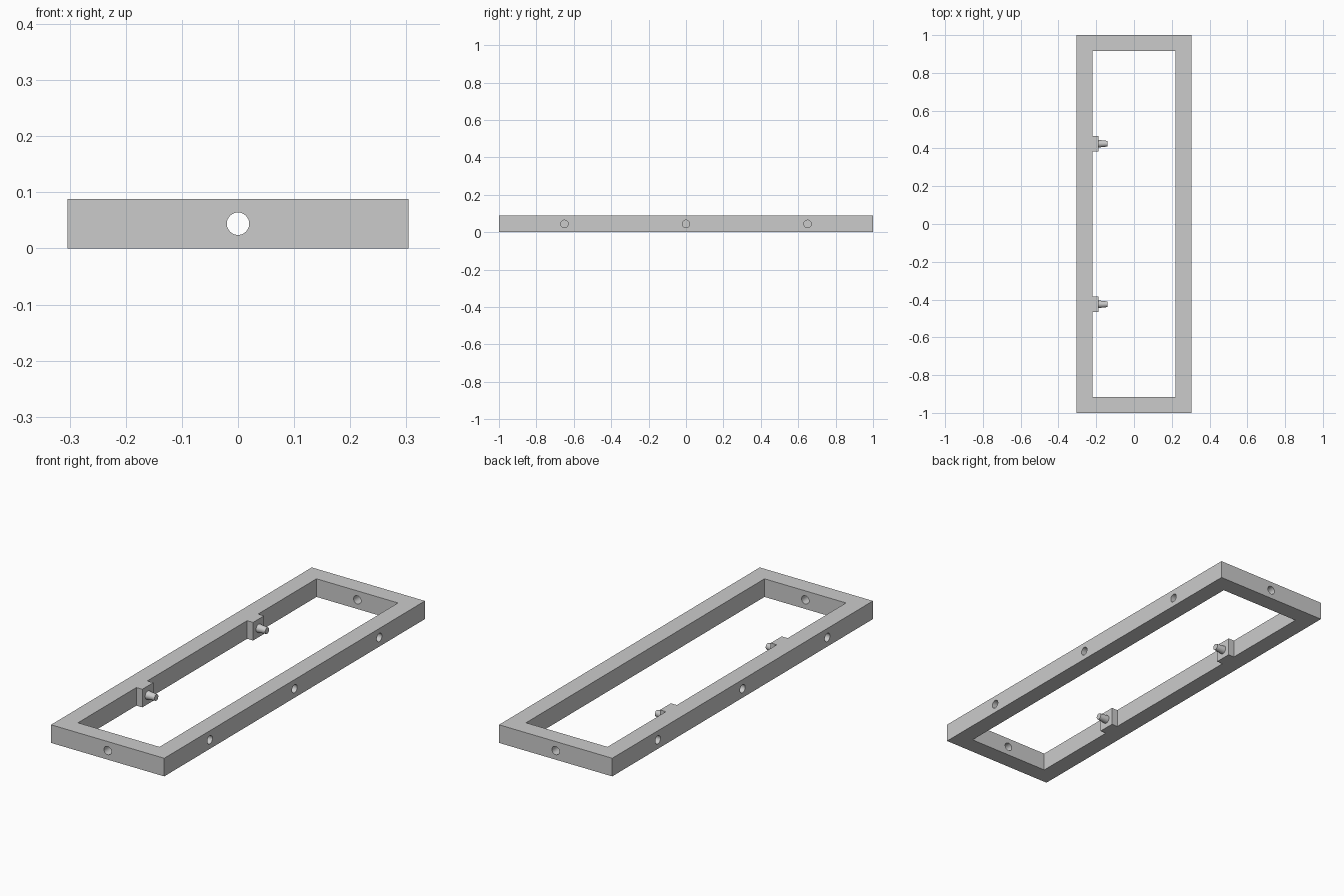
import bpy
import math
from mathutils import Vector

if "Cube" in bpy.data.objects:
    bpy.data.objects.remove(bpy.data.objects["Cube"], do_unlink=True)

HALF_X, HALF_Y, HEIGHT = 0.304, 1.0, 0.088
INNER_X, INNER_Y = 0.219, 0.915
MID_Z = HEIGHT / 2
HOLE_R = 0.02

grey = bpy.data.materials.new("light_grey")
grey.use_nodes = True
colour = (0.6, 0.6, 0.6, 1)
grey.diffuse_color = colour
grey.node_tree.nodes["Principled BSDF"].inputs["Base Color"].default_value = colour


def finish(name):
    obj = bpy.context.object
    obj.name = name
    bpy.ops.object.transform_apply(location=False, rotation=True, scale=True)
    obj.data.materials.append(grey)
    return obj


def box(name, centre, size):
    bpy.ops.mesh.primitive_cube_add(size=1, location=centre)
    bpy.context.object.scale = size
    return finish(name)


def rod(name, start, end, r1, r2):
    """Round rod, tapering from r1 at start to r2 at end."""
    start, end = Vector(start), Vector(end)
    axis = end - start
    bpy.ops.mesh.primitive_cone_add(
        vertices=32, radius1=r1, radius2=r2, depth=axis.length,
        location=(start + end) / 2,
        rotation=axis.to_track_quat("Z", "Y").to_euler())
    return finish(name)


def smooth(obj):
    bpy.ops.object.select_all(action="DESELECT")
    obj.select_set(True)
    bpy.context.view_layer.objects.active = obj
    bpy.ops.object.shade_smooth_by_angle(angle=math.radians(30))


# Rectangular frame, with the opening and screw holes cut out
frame = box("frame", (0, 0, MID_Z), (2 * HALF_X, 2 * HALF_Y, HEIGHT))
cutters = [
    box("opening_cutter", (0, 0, MID_Z), (2 * INNER_X, 2 * INNER_Y, 0.3)),
    rod("end_hole_cutter", (0, -1.1, MID_Z), (0, 1.1, MID_Z), HOLE_R, HOLE_R),
]
# Blind holes in the outer faces of both long rails
for side in (-1, 1):
    for y in (-0.65, 0, 0.65):
        cutters.append(rod("side_hole_cutter", (side * 0.35, y, MID_Z),
                           (side * 0.245, y, MID_Z), HOLE_R, HOLE_R))

for cutter in cutters:
    cutter.hide_render = True
    mod = frame.modifiers.new("cut", "BOOLEAN")
    mod.operation = "DIFFERENCE"
    mod.solver = "EXACT"
    mod.object = cutter
    bpy.context.view_layer.objects.active = frame
    bpy.ops.object.modifier_apply(modifier=mod.name)
    bpy.data.objects.remove(cutter, do_unlink=True)
smooth(frame)

# Mounting blocks and tapered pegs inside the right rail
BLOCK_X = -0.187
for label, y in (("front", -0.425), ("back", 0.425)):
    box(label + "_block", ((BLOCK_X - INNER_X) / 2, y, MID_Z),
        (BLOCK_X + INNER_X, 0.084, HEIGHT))
    smooth(rod(label + "_peg", (BLOCK_X, y, MID_Z), (-0.141, y, MID_Z),
               0.02, 0.015))
